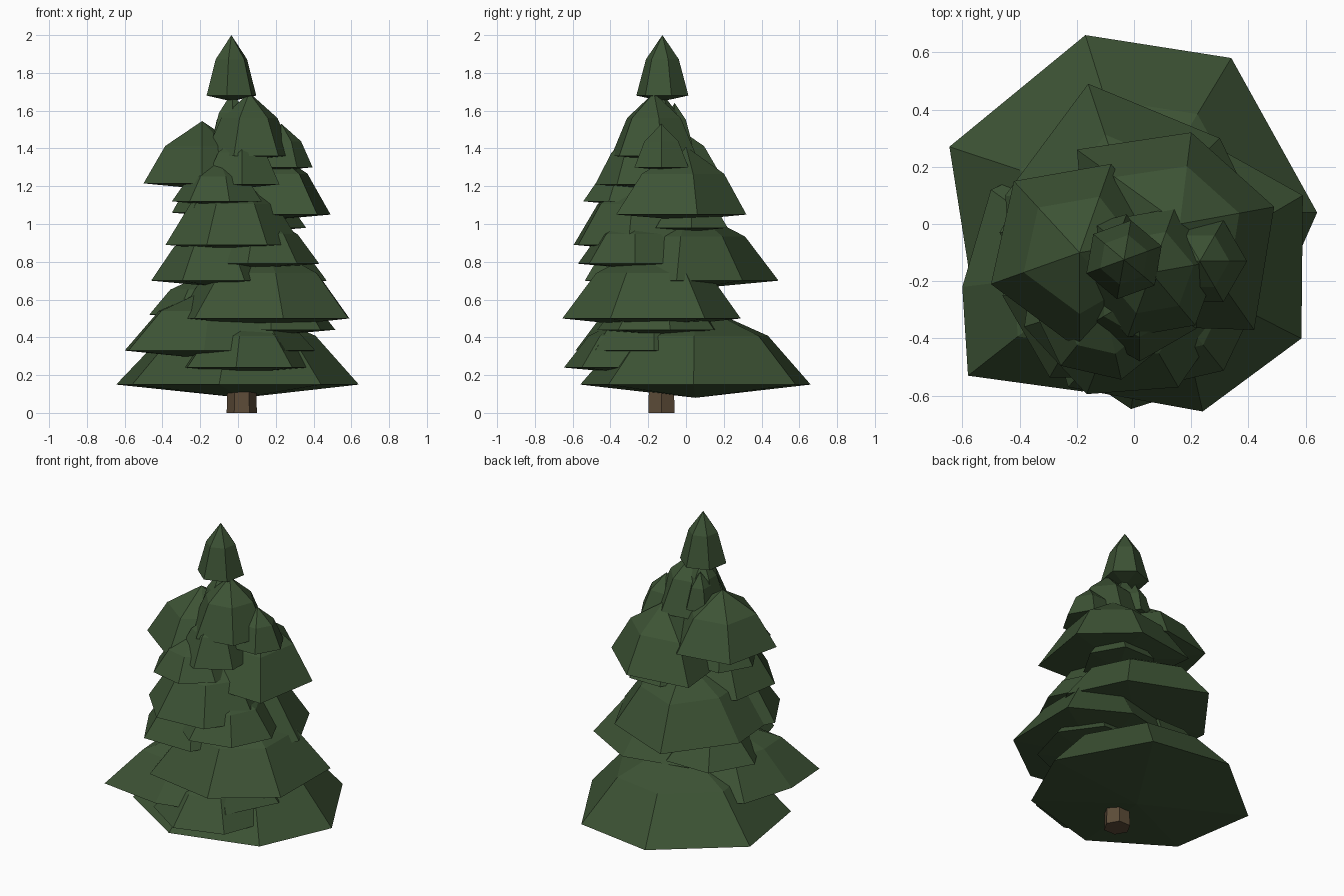
import bpy, bmesh, math

if "Cube" in bpy.data.objects:
    bpy.data.objects.remove(bpy.data.objects["Cube"])


def material(name, col):
    m = bpy.data.materials.new(name)
    m.diffuse_color = (*col, 1)
    m.use_nodes = True
    m.node_tree.nodes["Principled BSDF"].inputs["Base Color"].default_value = m.diffuse_color
    return m


GREEN = material("needle green", (0.046, 0.086, 0.035))
BROWN = material("bark brown", (0.108, 0.072, 0.040))


def finish(name, bm, mat):
    bmesh.ops.recalc_face_normals(bm, faces=bm.faces)
    me = bpy.data.meshes.new(name)
    bm.to_mesh(me)
    bm.free()
    me.materials.append(mat)
    ob = bpy.data.objects.new(name, me)
    bpy.context.collection.objects.link(ob)
    return ob


def ngon(cx, cy, r, n, rot):
    """Regular rim outline."""
    return [(cx + r * math.cos(math.radians(rot) + math.tau * i / n),
             cy + r * math.sin(math.radians(rot) + math.tau * i / n)) for i in range(n)]


def clump(name, cx, cy, z, h, rim, dip):
    """Faceted bough: shallow underside point, rim, shoulder ring, apex."""
    bm = bmesh.new()
    low = [bm.verts.new((x, y, z)) for x, y in rim]
    mid = [bm.verts.new((cx + (x - cx) * .63, cy + (y - cy) * .63, z + h * .6)) for x, y in rim]
    top = bm.verts.new((cx, cy, z + h))
    bot = bm.verts.new((cx, cy, z - dip))
    n = len(rim)
    for i in range(n):
        j = (i + 1) % n
        bm.faces.new((low[i], low[j], mid[j], mid[i]))
        bm.faces.new((mid[i], mid[j], top))
        bm.faces.new((low[j], low[i], bot))
    return finish(name, bm, GREEN)


# trunk
bm = bmesh.new()
rings = [[bm.verts.new((x, y, z)) for x, y in ngon(.02, -.13, r, 6, 0)]
         for z, r in ((0, .08), (.2, .075), (1.3, .03))]
for a, b in zip(rings, rings[1:]):
    for i in range(6):
        j = (i + 1) % 6
        bm.faces.new((a[i], a[j], b[j], b[i]))
bm.faces.new(rings[0][::-1])
bm.faces.new(rings[-1])
finish("trunk", bm, BROWN)

# large uneven boughs
clump("bottom_skirt", 0.02, .05, .15, .43,
      [(.64, .04), (.34, .58), (-.17, .66), (-.645, .27), (-.56, -.27), (-.10, -.56), (.44, -.41)], .07)
clump("front_left_skirt", -.11, -.16, .33, .35,
      [(.41, -.17), (.22, .15), (-.15, .28), (-.50, .12), (-.60, -.22), (-.58, -.53), (-.18, -.585), (.25, -.48)], .05)
clump("front_right_skirt", .13, -.17, .50, .40,
      [(.59, .10), (.585, -.40), (.24, -.655), (-.23, -.57), (-.34, -.20), (-.16, .20), (.25, .29)], .05)
clump("back_skirt", .0, .01, .70, .39,
      [(-.16, .49), (.30, .30), (.47, -.05), (.30, -.36), (-.10, -.42), (-.42, -.25), (-.45, .10)], .045)
clump("right_bough", .16, .0, 1.05, .36,
      [(.49, .06), (.20, .32), (-.20, .26), (-.16, -.15), (.10, -.36), (.42, -.37)], .03)
clump("left_bough", -.19, -.10, 1.215, .33,
      [(-.50, -.21), (-.42, .15), (-.08, .21), (.12, -.05), (.0, -.33), (-.19, -.44)], .03)

# regular boughs: x, y, rim height, rim radius, height, sides, rotation
lower = [
    (.04, -.29, .24, .36, .28, 7, 262),
    (.19, -.14, .44, .33, .26, 7, 10),
    (-.17, -.03, .52, .30, .22, 6, 180),
    (-.13, -.25, .70, .33, .30, 6, 180),
]
middle = [
    (.12, -.27, .79, .31, .26, 7, 0),
    (-.03, -.25, .89, .37, .36, 7, 300),
    (.14, .03, .98, .22, .20, 6, 0),
    (-.13, -.18, 1.06, .22, .24, 6, 180),
    (-.10, -.30, 1.12, .25, .22, 7, 180),
]
upper = [
    (.02, -.25, 1.21, .23, .28, 6, 30),
    (.23, -.13, 1.30, .165, .23, 6, 0),
    (.06, -.17, 1.36, .24, .335, 6, 10),
    (-.06, -.06, 1.42, .10, .22, 5, 70),
    (-.03, -.13, 1.42, .13, .28, 6, 30),
]
for label, group in (("lower", lower), ("middle", middle), ("upper", upper)):
    for i, (x, y, z, r, h, n, rot) in enumerate(group):
        clump(f"{label}_bough_{i + 1}", x, y, z, h, ngon(x, y, r, n, rot), r * .09)

# tip of the tree
clump("tree_tip", -.035, -.125, 1.68, .32, ngon(-.035, -.125, .14, 6, 20), .03)
